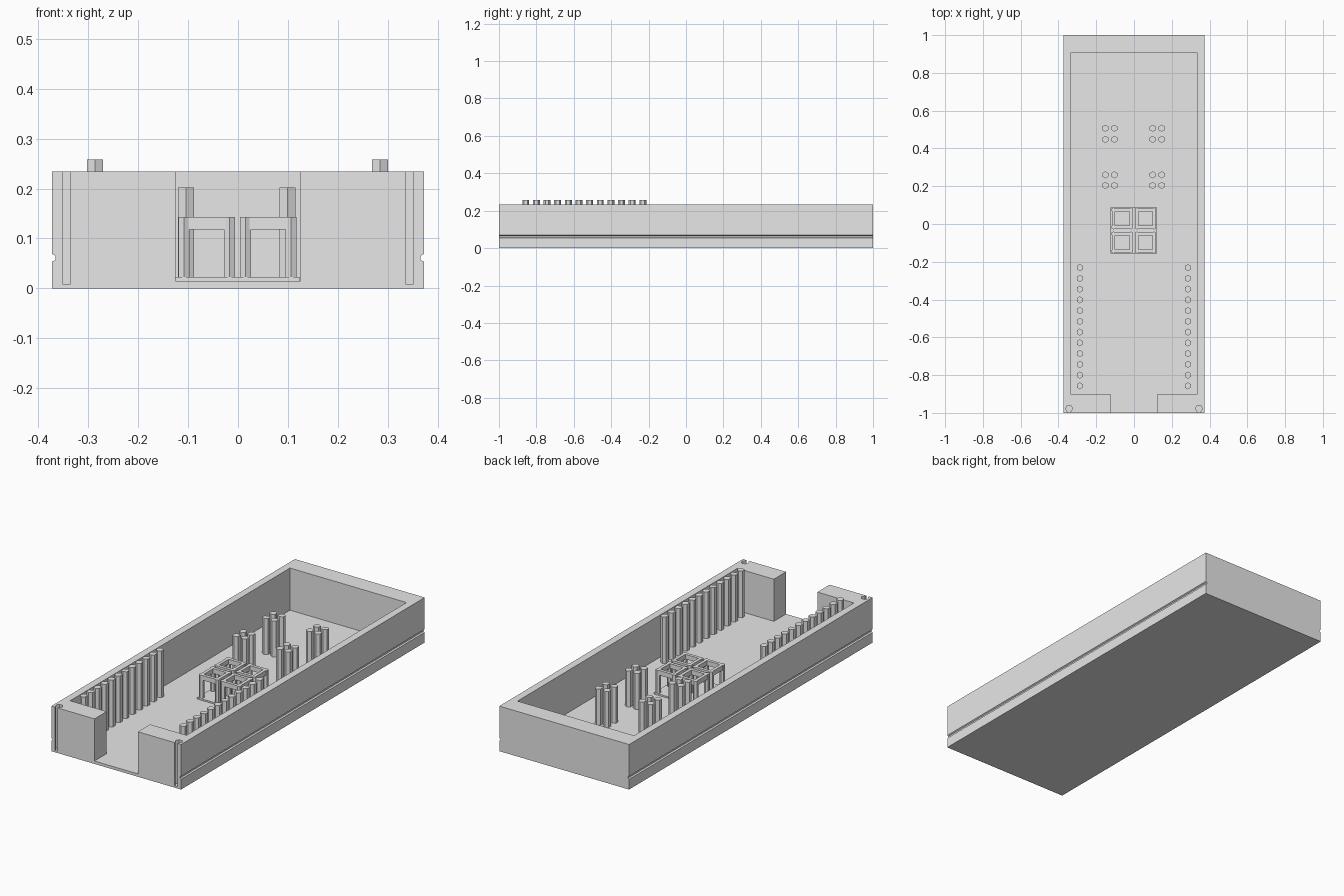
import bpy, bmesh, math

if "Cube" in bpy.data.objects:
    bpy.data.objects.remove(bpy.data.objects["Cube"])

grey = bpy.data.materials.new("plain_grey")
grey.diffuse_color = (0.8, 0.8, 0.8, 1)
grey.use_nodes = True
grey.node_tree.nodes["Principled BSDF"].inputs["Base Color"].default_value = grey.diffuse_color
FLOOR, RIM = 0.015, 0.234


def prism(bm, pts, z0, z1):
    """Extrude a counter-clockwise outline from z0 to z1."""
    lo = [bm.verts.new((x, y, z0)) for x, y in pts]
    hi = [bm.verts.new((x, y, z1)) for x, y in pts]
    n = len(pts)
    bm.faces.new(lo[::-1])
    bm.faces.new(hi)
    for i in range(n):
        j = (i + 1) % n
        bm.faces.new((lo[i], lo[j], hi[j], hi[i]))


def rect(x0, x1, y0, y1):
    return [(x0, y0), (x1, y0), (x1, y1), (x0, y1)]


def hexagon(cx, cy, r, start=math.pi / 2):
    return [(cx + r * math.cos(start + i * math.pi / 3),
             cy + r * math.sin(start + i * math.pi / 3)) for i in range(6)]


def make(name, parts):
    """One object from a list of (outline, z0, z1) prisms."""
    bm = bmesh.new()
    for pts, z0, z1 in parts:
        prism(bm, pts, z0, z1)
    me = bpy.data.meshes.new(name)
    bm.to_mesh(me)
    bm.free()
    me.materials.append(grey)
    ob = bpy.data.objects.new(name, me)
    bpy.context.collection.objects.link(ob)
    return ob


# Tray block and its cutters
tray = make("tray", [(rect(-0.373, 0.373, -1, 1), 0, RIM)])
cutters = []

# Inner cavity joined to the front doorway
cavity = [(-0.125, -1.1), (0.125, -1.1), (0.125, -0.9), (0.335, -0.9),
          (0.335, 0.905), (-0.335, 0.905), (-0.335, -0.9), (-0.125, -0.9)]
cutters.append(make("cavity_cutter", [(cavity, FLOOR, 0.4)]))

for s in (-1, 1):
    # Keyhole slots in the front corners
    cx, cy, r, w = 0.344 * s, -0.977, 0.0185, 0.008
    h = r * math.sqrt(3) / 2
    key = [(cx - w, -1.1), (cx + w, -1.1), (cx + w, cy - h), (cx + r / 2, cy - h),
           (cx + r, cy), (cx + r / 2, cy + h), (cx - r / 2, cy + h), (cx - r, cy),
           (cx - r / 2, cy - h), (cx - w, cy - h)]
    cutters.append(make("slot_cutter", [(key, 0.009, 0.4)]))

    # Long side grooves
    groove = make("groove_cutter", [(hexagon(0, 0, 0.008), -1.1, 1.1)])
    groove.rotation_euler = (math.pi / 2, 0, 0)
    groove.location = (0.373 * s, 0, 0.061)
    cutters.append(groove)

for c in cutters:
    c.hide_render = True
    m = tray.modifiers.new(c.name, 'BOOLEAN')
    m.operation = 'DIFFERENCE'
    m.solver = 'EXACT'
    m.object = c

# Bake the cuts and drop the cutters
bpy.context.view_layer.update()
dg = bpy.context.evaluated_depsgraph_get()
baked = bpy.data.meshes.new_from_object(tray.evaluated_get(dg))
tray.modifiers.clear()
tray.data = baked
for c in cutters:
    bpy.data.objects.remove(c)

# Rows of tall pegs along both sides
for side, x in (("left", -0.287), ("right", 0.285)):
    make(side + "_peg_row", [(hexagon(x, -0.231 - 0.0569 * i, 0.0185), 0.005, 0.258)
                             for i in range(12)])

# Four clusters of four shorter pegs
for row, ys in (("front", (0.204, 0.26)), ("back", (0.448, 0.507))):
    for side, xs in (("left", (-0.152, -0.104)), ("right", (0.099, 0.147))):
        make(f"{row}_{side}_peg_cluster",
             [(hexagon(x, y, 0.0185), 0.005, 0.202) for x in xs for y in ys])

# Base plate under the four stands
make("stand_plate", [(rect(-0.125, 0.123, -0.157, 0.088), 0.012, 0.023)])

# Four open stands: six-sided legs joined by a square top frame
for cx in (-0.0625, 0.061):
    for cy in (-0.098, 0.029):
        d, t = 0.0457, 0.008
        make("stand_legs", [(hexagon(cx + i * d, cy + j * d, 0.0127), 0.02, 0.143)
                            for i in (-1, 1) for j in (-1, 1)])
        o, n = d + t, d - t
        bars = [rect(cx - o, cx + o, cy - o, cy - n), rect(cx - o, cx + o, cy + n, cy + o),
                rect(cx - o, cx - n, cy - n, cy + n), rect(cx + n, cx + o, cy - n, cy + n)]
        make("stand_frame", [(b, 0.118, 0.143) for b in bars])
